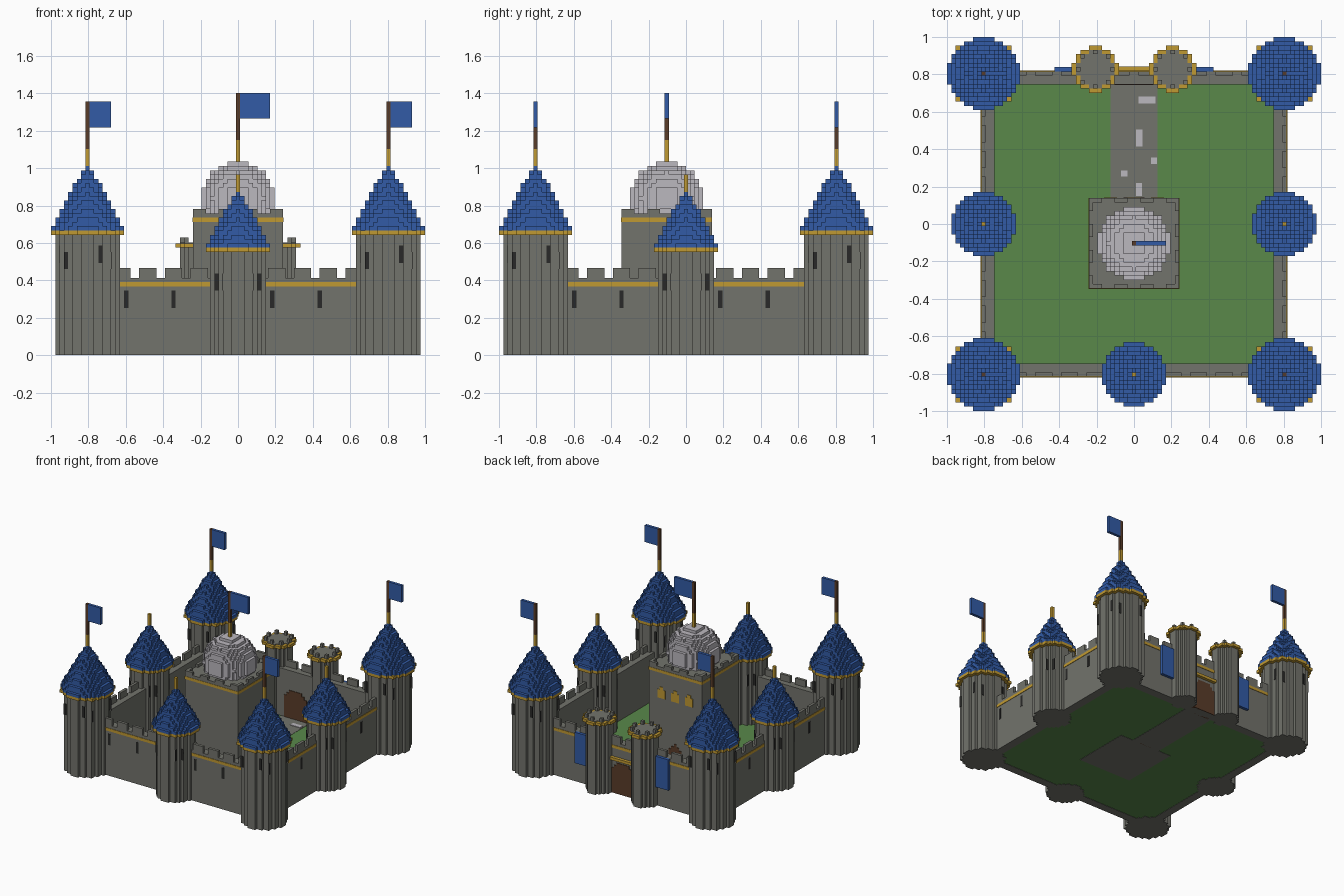
import bpy, bmesh, math

cube = bpy.data.objects.get("Cube")
if cube:
    bpy.data.objects.remove(cube)

V = 2 / 87          # size of one block
COLOURS = {
    "stone": (0.170, 0.172, 0.150),
    "pale_stone": (0.50, 0.48, 0.52),
    "roof_blue": (0.032, 0.105, 0.38),
    "gold": (0.53, 0.32, 0.032),
    "wood": (0.10, 0.045, 0.022),
    "grass": (0.10, 0.25, 0.068),
    "slit_dark": (0.022, 0.022, 0.021),
}
mats = {}
for name, rgb in COLOURS.items():
    m = bpy.data.materials.new(name)
    m.use_nodes = True
    m.diffuse_color = (*rgb, 1)
    bsdf = m.node_tree.nodes["Principled BSDF"]
    bsdf.inputs["Base Color"].default_value = (*rgb, 1)
    bsdf.inputs["Roughness"].default_value = 0.9
    mats[name] = m

parts = {}          # part name -> (bmesh, colour)


def prism(part, colour, outline, z0, z1, turn=0):
    """Extrude an outline in block units, turned by quarter turns about the centre."""
    bm = parts.setdefault(part, (bmesh.new(), colour))[0]
    for _ in range(turn):
        outline = [(-y, x) for x, y in outline]
    low = [bm.verts.new((x * V, y * V, z0 * V)) for x, y in outline]
    high = [bm.verts.new((x * V, y * V, z1 * V)) for x, y in outline]
    bm.faces.new(low[::-1])
    bm.faces.new(high)
    for i in range(len(low)):
        j = (i + 1) % len(low)
        bm.faces.new((low[i], low[j], high[j], high[i]))


def box(part, colour, x0, x1, y0, y1, z0, z1, turn=0):
    prism(part, colour, [(x0, y0), (x1, y0), (x1, y1), (x0, y1)], z0, z1, turn)


def half_width(r, j):
    return math.floor(math.sqrt(max(r * r - j * j, 0))) + 0.5


def disc(part, colour, cx, cy, r, z0, z1):
    """Blocky stepped disc."""
    n = math.floor(r)
    side = []
    for j in range(-n, n + 1):
        for y in (j - 0.5, j + 0.5):
            if (half_width(r, j), y) not in side:
                side.append((half_width(r, j), y))
    outline = side + [(-x, y) for x, y in reversed(side)]
    prism(part, colour, [(cx + x, cy + y) for x, y in outline], z0, z1)


def column(part, colour, cx, cy, z0, z1):
    box(part, colour, cx - 0.5, cx + 0.5, cy - 0.5, cy + 0.5, z0, z1)


def flag(name, cx, cy, z, length):
    """Gold base, wooden pole and cloth."""
    column(name + "_finial", "gold", cx, cy, z - 15, z - 11)
    column(name + "_pole", "wood", cx, cy, z - 11, z)
    box(name + "_cloth", "roof_blue", cx + 0.5, cx + 0.5 + length, cy - 0.5, cy + 0.5, z - 6, z)


def round_tower(name, cx, cy, r, eave, tip, slits):
    disc(name + "_shaft", "stone", cx, cy, r + 0.2, 0, eave)
    disc(name + "_eave_ring", "gold", cx, cy, r + 1.5, eave, eave + 1)
    # stepped cone
    steps = tip - eave - 1
    for k in range(steps):
        disc(name + "_roof", "roof_blue", cx, cy, (r + 1.1) * (1 - k / steps) + 0.3,
             eave + 1 + k, eave + 2 + k)
    # arrow slits on all four sides
    for turn in range(4):
        ox, oy = cx, cy
        for _ in range(turn):
            ox, oy = oy, -ox
        for dx, z in slits:
            y = oy - half_width(r + 0.2, dx)
            box(name + "_slits", "slit_dark", ox + dx - 0.5, ox + dx + 0.5, y - 0.1, y + 0.1,
                z, z + 4, turn)


def arch(part, colour, cx, half, y0, y1, z0, z1):
    """Stepped arch shape."""
    box(part, colour, cx - half, cx + half, y0, y1, z0, z1 - 2)
    box(part, colour, cx - half + 1, cx + half - 1, y0, y1, z1 - 2, z1 - 1)
    box(part, colour, cx - half + 2, cx + half - 2, y0, y1, z1 - 1, z1)


# Courtyard and path
box("courtyard", "grass", -32.5, 32.5, -32.5, 32.5, 0.1, 1)
box("path", "stone", -5.5, 5.5, 6, 32.5, 0, 1.1)
for x, y, w, d in ((1, 28, 4, 1.6), (0.5, 18, 1.5, 4), (-3, 11, 1.5, 1.5), (4, 14, 1.4, 1.5),
                   (0.5, 6.5, 1.4, 3)):
    box("path_stones", "pale_stone", x, x + w, y, y + d, 1.1, 1.3)

# Curtain walls
for turn in range(4):
    box("walls", "stone", -35, 35, -35.5, -32.5, 0, 18, turn)
    box("wall_bands", "gold", -32, 32, -35.65, -35.4, 16, 17, turn)
    for c in range(-33, 34, 6):
        box("wall_merlons", "stone", c - 2, c + 2, -35.5, -34.5, 18, 20.3, turn)
    if turn != 2:
        for x in (-26, -15, 8, 19):
            box("wall_slits", "slit_dark", x - 0.5, x + 0.5, -35.6, -35.4, 11, 15, turn)

# Corner towers with flags
for sx, x_name in ((-1, "right"), (1, "left")):
    for sy, y_name in ((-1, "front"), (1, "back")):
        name = f"{y_name}_{x_name}_tower"
        round_tower(name, 35 * sx, 35 * sy, 7, 28, 44, ((-5, 20), (3, 21.5)))
        flag(name, 35 * sx, 35 * sy, 59, 5)

# Middle towers
for name, x, y in (("front", 0, -35), ("left", 35, 0), ("right", -35, 0)):
    name += "_middle_tower"
    round_tower(name, x, y, 6, 24, 38, ((-5, 15), (5, 15)))
    column(name + "_finial", "gold", x, y, 38, 42)

# Gatehouse in the back wall
for s, side in ((-1, "right"), (1, "left")):
    name = side + "_gate_tower"
    cx, cy = 9 * s, 36
    disc(name + "_shaft", "stone", cx, cy, 4.2, 0, 25)
    disc(name + "_ring", "gold", cx, cy, 5.1, 25, 26)
    disc(name + "_floor", "stone", cx, cy, 4.2, 26, 26.2)
    for i in range(8):
        a = math.tau * i / 8
        column(name + "_merlons", "stone", cx + round(4 * math.cos(a)),
               cy + round(4 * math.sin(a)), 26, 27.4)
    box(side + "_banner", "roof_blue", 16 * s - 2.5, 16 * s + 2.5, 35.5, 36.5, 7, 18)
arch("gate_door", "wood", 0, 4.5, 32.3, 35.7, 0, 11)
box("gate_ledge", "gold", -4.5, 4.5, 35.5, 36.6, 12, 13)

# Keep
KY = -4.5
box("keep", "stone", -10.5, 10.5, KY - 10.5, KY + 10.5, 0, 33)
box("keep_band", "gold", -10.6, 10.6, KY - 10.6, KY + 10.6, 31, 32)
for s in (-1, 1):
    for c in (-9, -3, 3, 9):
        e = 10 * s
        box("keep_merlons", "stone", c - 1.5, c + 1.5, KY + e - 0.5, KY + e + 0.5, 33, 34)
        box("keep_merlons", "stone", e - 0.5, e + 0.5, KY + c - 1.5, KY + c + 1.5, 33, 34)
back = KY + 10.5
arch("keep_door", "wood", 0, 2.5, back - 0.1, back + 0.2, 0, 7)
for x in (-5.5, 0, 5.5):
    box("keep_windows", "gold", x - 1.5, x + 1.5, back - 0.1, back + 0.2, 22, 25)
    box("keep_windows", "gold", x - 0.7, x + 0.7, back - 0.1, back + 0.2, 25, 26)

# Dome and its flag
for z in range(33, 45):
    disc("dome", "pale_stone", 0, KY, math.sqrt(8.5 ** 2 - (z - 36) ** 2), z, z + 1)
flag("keep_flag", 0, KY, 61, 7)
column("keep_flag_finial", "gold", 0, KY, 45, 50)

# Turn every part into an object
for name, (bm, colour) in parts.items():
    bmesh.ops.recalc_face_normals(bm, faces=bm.faces)
    mesh = bpy.data.meshes.new(name)
    bm.to_mesh(mesh)
    bm.free()
    mesh.materials.append(mats[colour])
    bpy.context.scene.collection.objects.link(bpy.data.objects.new(name, mesh))
